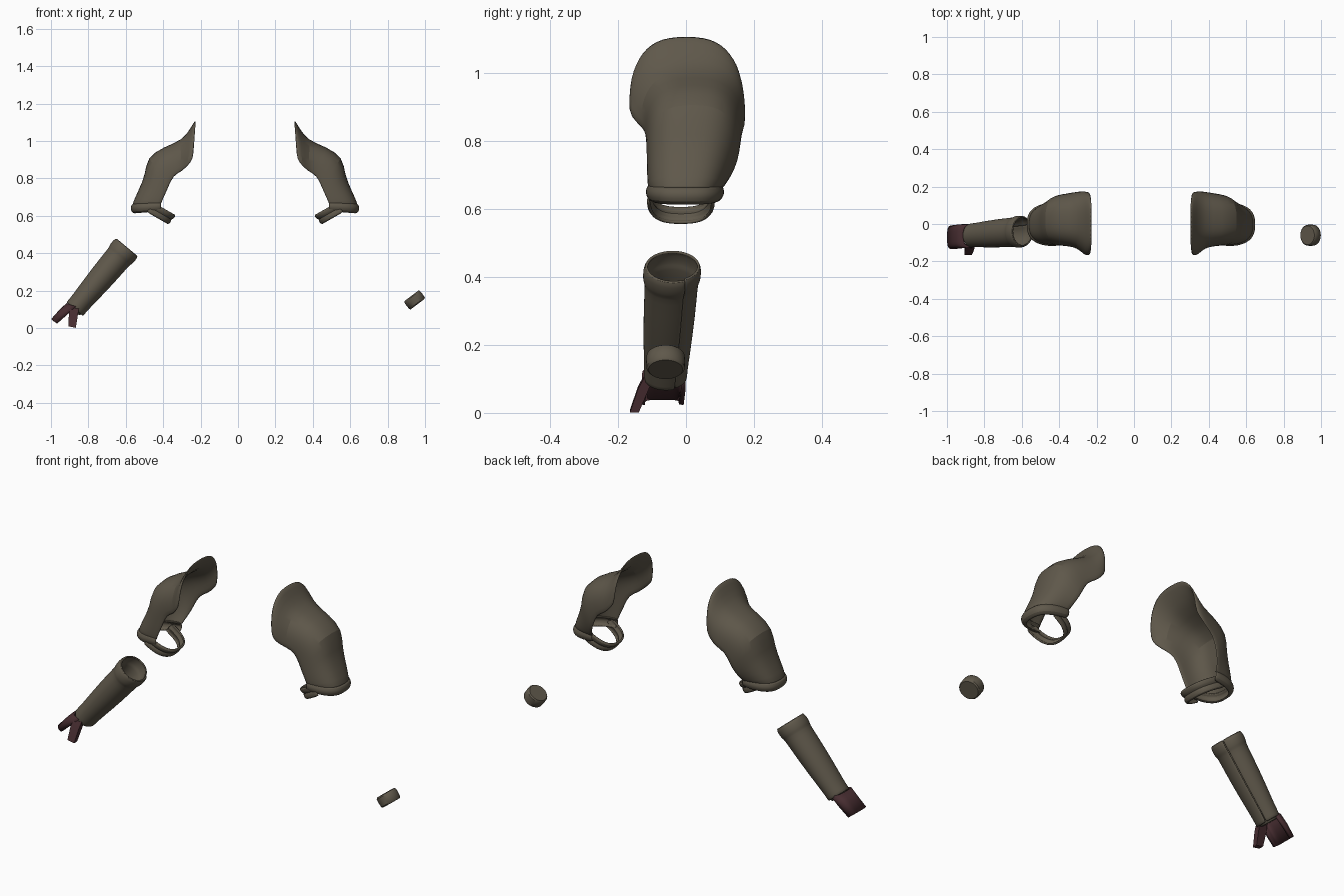
import bpy, bmesh, math
from mathutils import Vector

if "Cube" in bpy.data.objects:
    bpy.data.objects.remove(bpy.data.objects["Cube"], do_unlink=True)


def material(name, rgb):
    m = bpy.data.materials.new(name)
    m.use_nodes = True
    m.diffuse_color = (*rgb, 1)
    b = m.node_tree.nodes["Principled BSDF"]
    b.inputs["Base Color"].default_value = (*rgb, 1)
    b.inputs["Roughness"].default_value = 0.8
    return m


leather = material("olive brown leather", (0.115, 0.098, 0.07))
glove = material("dark red glove", (0.062, 0.026, 0.03))


def loft(name, rows, mat, closed=False, caps=False, thick=0.0, subdiv=0, mirror=False):
    """Skin rows of points; optional thickness, smoothing and mirroring."""
    bm = bmesh.new()
    grid = [[bm.verts.new((MIRROR_X - p[0], p[1], p[2]) if mirror else p) for p in r]
            for r in rows]
    n = len(rows[0])
    for a, b in zip(grid, grid[1:]):
        for i in range(n if closed else n - 1):
            j = (i + 1) % n
            bm.faces.new((a[i], a[j], b[j], b[i]))
    if caps:
        bm.faces.new(grid[0])
        bm.faces.new(grid[-1])
    bmesh.ops.recalc_face_normals(bm, faces=bm.faces)
    me = bpy.data.meshes.new(name)
    bm.to_mesh(me)
    bm.free()
    ob = bpy.data.objects.new(name, me)
    bpy.context.collection.objects.link(ob)
    me.materials.append(mat)
    if thick:
        s = ob.modifiers.new("thickness", "SOLIDIFY")
        s.thickness = thick
        s.offset = 0
    if subdiv:
        ob.modifiers.new("smooth", "SUBSURF").levels = subdiv
    bpy.ops.object.select_all(action="DESELECT")
    ob.select_set(True)
    bpy.context.view_layer.objects.active = ob
    bpy.ops.object.shade_smooth_by_angle(angle=math.radians(40))
    return ob


def arch(mid, edge, y0, y1, n=14, p=0.75):
    """Rounded arch across y: crown at mid (x, z), both ends at edge (x, z)."""
    pts = []
    for i in range(n + 1):
        a = (i / n - 0.5) * math.pi
        s = math.copysign(abs(math.sin(a)) ** p, a)
        c = max(math.cos(a), 0) ** p
        pts.append((edge[0] + (mid[0] - edge[0]) * c,
                    (y0 + y1) / 2 + (y1 - y0) / 2 * s,
                    edge[1] + (mid[1] - edge[1]) * c))
    return pts


def ellipse(center, u, ru, ry, n=32, start=0.0, spiral=0.0):
    """Ellipse spanned by u and y; a spiral makes an overlapping seam."""
    pts = []
    for i in range(n):
        f = i / (n - 1 if spiral else n)
        a = start + f * math.tau
        k = 1 + spiral * f
        pts.append(Vector(center) + u * (ru * k * math.cos(a))
                   + Vector((0, ry * k * math.sin(a), 0)))
    return pts


# Shoulder guards: crown, rim, front y, back y from neck to elbow
MIRROR_X = 0.075
GUARD = [((0.300, 1.11), (0.315, 0.90), -0.165, 0.165),
         ((0.325, 1.065), (0.34, 0.87), -0.165, 0.172),
         ((0.37, 1.00), (0.375, 0.835), -0.125, 0.17),
         ((0.47, 0.965), (0.42, 0.815), -0.115, 0.16),
         ((0.56, 0.91), (0.445, 0.755), -0.112, 0.155),
         ((0.565, 0.82), (0.465, 0.71), -0.112, 0.14),
         ((0.605, 0.73), (0.48, 0.68), -0.11, 0.12),
         ((0.64, 0.655), (0.485, 0.655), -0.108, 0.10)]
# Rolled cuff: outward bulge and height
CUFF = [(-0.008, 0.668), (0.006, 0.66), (0.010, 0.645), (0.006, 0.628), (-0.012, 0.618)]
# Elbow strap: position along the forearm axis and bulge
STRAP = [(-0.03, 0), (-0.024, 0.008), (-0.008, 0.006), (0, -0.002),
         (0.008, 0.006), (0.024, 0.008), (0.03, 0)]

for side, flip in (("left", False), ("right", True)):
    loft(side + "_shoulder_guard", [arch(*g) for g in GUARD], leather,
         thick=0.01, subdiv=1, mirror=flip)
    loft(side + "_elbow_cuff",
         [arch((0.636 + b, z - 0.004), (0.485, z + 0.008), -0.106 - b, 0.10 + b)
          for b, z in CUFF],
         leather, thick=0.01, subdiv=1, mirror=flip)
    loft(side + "_elbow_strap",
         [arch((0.435 - b * 0.8 + t * 0.64, 0.583 - b * 0.6 - t * 0.77),
               (0.545 + t * 0.64, 0.645 - t * 0.77), -0.105 - b, 0.075 + b)
          for t, b in STRAP],
         leather, thick=0.01, subdiv=1, mirror=flip)

# Right forearm guard: wrapped tube with an overlapping seam and rolled upper band
top, wrist = Vector((-0.597, -0.038, 0.43)), Vector((-0.875, -0.06, 0.10))
across = Vector((0.77, 0, -0.64))
TUBE = [(0.0, 0.062, 0.070), (0.0, 0.068, 0.075), (0.03, 0.071, 0.078),
        (0.10, 0.071, 0.078), (0.13, 0.066, 0.073), (0.16, 0.064, 0.071),
        (0.45, 0.062, 0.069), (0.75, 0.054, 0.062), (0.93, 0.049, 0.057),
        (1.0, 0.051, 0.058)]
loft("right_forearm_guard",
     [ellipse(top.lerp(wrist, t), across, a, b, 40, 0.45, 0.09) for t, a, b in TUBE],
     leather, thick=0.009, subdiv=1)


# Wrist plugs: bevelled discs, the left one standing free
def wrist_plug(name, center, u, axis, r):
    rows = [ellipse(center + axis * d, u, r * k, r * k * 1.08)
            for d, k in ((-0.028, 0.88), (-0.022, 0.98), (0, 1), (0.022, 0.98), (0.028, 0.88))]
    loft(name, rows, leather, closed=True, caps=True)


wrist_plug("left_wrist_band", Vector((0.944, -0.06, 0.15)), Vector((0.8, 0, 0.6)),
           Vector((0.6, 0, -0.8)), 0.053)
wrist_plug("right_wrist_band", Vector((-0.862, -0.059, 0.116)), across,
           Vector((-0.64, 0, -0.77)), 0.046)

# Glove: curved back-of-hand plate
loft("right_hand_plate",
     [arch((-0.912, 0.128), (-0.865, 0.115), -0.122, -0.008, p=0.5),
      arch((-0.95, 0.092), (-0.915, 0.07), -0.122, -0.008, p=0.5),
      arch((-0.994, 0.043), (-0.967, 0.024), -0.128, -0.014, p=0.5)],
     glove, thick=0.014)


# Glove: tapered thumb
def rect(x, y, z, w, d):
    return [(x + i * w, y + j * d, z + i * -0.004)
            for i, j in ((-1, -1), (1, -1), (1, 1), (-1, 1))]


loft("right_thumb",
     [rect(-0.872, -0.105, 0.115, 0.022, 0.014), rect(-0.88, -0.125, 0.075, 0.024, 0.016),
      rect(-0.887, -0.152, 0.005, 0.02, 0.013)],
     glove, closed=True, caps=True)
